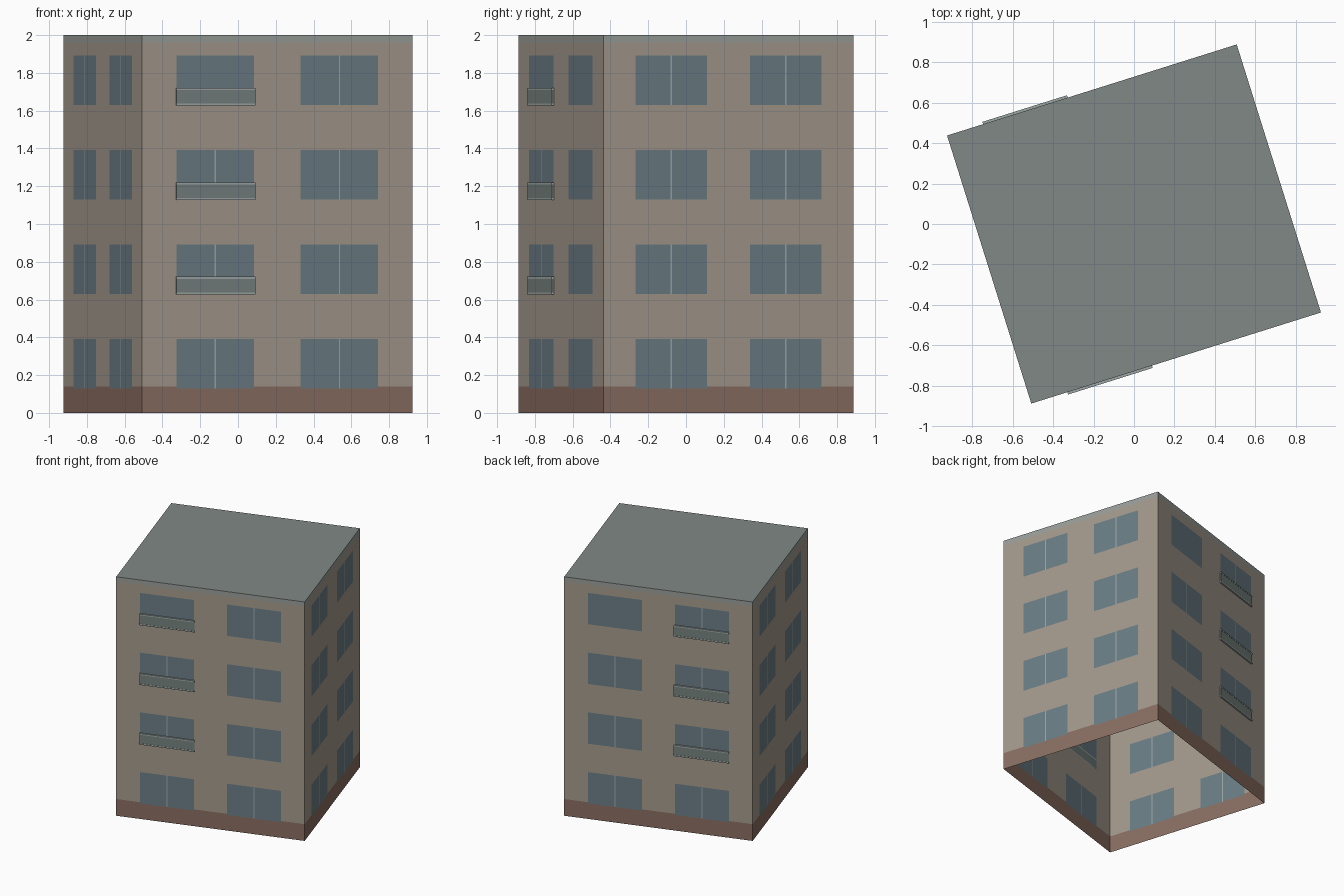
import bpy, bmesh
from math import radians, pi
from mathutils import Matrix

if "Cube" in bpy.data.objects:
    bpy.data.objects.remove(bpy.data.objects["Cube"])

W, D, H, TURN = 1.5, 1.388, 2.0, radians(17.45)
FLOORS = [0.13, 0.63, 1.13, 1.63]      # window sill heights
WIN_H = 0.262


def material(name, rgb):
    m = bpy.data.materials.new(name)
    m.diffuse_color = (*rgb, 1)
    m.use_nodes = True
    m.node_tree.nodes["Principled BSDF"].inputs["Base Color"].default_value = m.diffuse_color
    return m


MATS = [material("plaster", (0.37, 0.32, 0.265)),
        material("base_brown", (0.25, 0.155, 0.12)),
        material("roof_trim", (0.32, 0.34, 0.32)),
        material("window_glass", (0.145, 0.205, 0.235)),
        material("window_bar", (0.34, 0.39, 0.38)),
        material("balcony_panel", (0.18, 0.22, 0.21)),
        material("roof_grey", (0.22, 0.25, 0.24))]
PLASTER, BASE, TRIM, GLASS, BAR, PANEL, ROOF = range(7)


def finish(name, bm):
    me = bpy.data.meshes.new(name)
    bm.to_mesh(me)
    bm.free()
    for m in MATS:
        me.materials.append(m)
    ob = bpy.data.objects.new(name, me)
    bpy.context.collection.objects.link(ob)
    return ob


def facing(k):
    return Matrix.Rotation(TURN + k * pi / 2, 4, 'Z')


def wall(name, k, length, dist, inner, outer, plain_top=False):
    """Flat wall cut into a grid; each cell takes its colour from what it shows."""
    mid, b = (inner + outer) / 2, 0.004
    cols = [inner, mid - b, mid + b, outer]
    us = sorted([-length / 2, length / 2] + cols + [-c for c in cols])
    zs = sorted([0, 0.14, 1.96, H] + FLOORS + [z + WIN_H for z in FLOORS])

    def colour(u, z):
        for i, f in enumerate(FLOORS):
            if f < z < f + WIN_H and inner < abs(u) < outer:
                bar = abs(abs(u) - mid) < b
                return BAR if bar and not (plain_top and i == 3 and u < 0) else GLASS
        return BASE if z < 0.14 else TRIM if z > 1.96 else PLASTER

    bm = bmesh.new()
    grid = [[bm.verts.new((u, -dist, z)) for u in us] for z in zs]
    for j in range(len(zs) - 1):
        for i in range(len(us) - 1):
            f = bm.faces.new((grid[j][i], grid[j][i + 1], grid[j + 1][i + 1], grid[j + 1][i]))
            f.material_index = colour((us[i] + us[i + 1]) / 2, (zs[j] + zs[j + 1]) / 2)
    bm.transform(facing(k))
    finish(name, bm)


def add_box(bm, u0, u1, y0, y1, z0, z1, mat):
    m = (Matrix.Translation(((u0 + u1) / 2, (y0 + y1) / 2, (z0 + z1) / 2))
         @ Matrix.Diagonal((u1 - u0, y1 - y0, z1 - z0, 1)))
    for v in bmesh.ops.create_cube(bm, size=1, matrix=m)["verts"]:
        for f in v.link_faces:
            f.material_index = mat


# Four outer walls, open underneath
wall("front_wall", 0, W, D / 2, 0.13, 0.56, plain_top=True)
wall("right_wall", 1, D, W / 2, 0.12, 0.516)
wall("back_wall", 2, W, D / 2, 0.13, 0.56, plain_top=True)
wall("left_wall", 3, D, W / 2, 0.12, 0.516)

# Flat roof
bm = bmesh.new()
f = bm.faces.new([bm.verts.new((x * W / 2, y * D / 2, H))
                  for x, y in ((-1, -1), (1, -1), (1, 1), (-1, 1))])
f.material_index = ROOF
bm.transform(facing(0))
finish("roof", bm)

# Shallow balconies on the upper floors, front left and the matching back column
for side, k, u0, u1 in (("front", 0, -0.563, -0.125), ("back", 2, 0.125, 0.563)):
    for n, z in enumerate(FLOORS[1:], 1):
        bm = bmesh.new()
        y = -D / 2
        add_box(bm, u0, u1, y - 0.010, y, z + 0.008, z + 0.080, PANEL)
        add_box(bm, u0, u1, y - 0.012, y, z - 0.003, z + 0.008, BAR)   # floor slab
        add_box(bm, u0, u1, y - 0.012, y, z + 0.080, z + 0.091, BAR)   # handrail
        bm.transform(facing(k))
        finish(f"{side}_balcony_{n}", bm)
